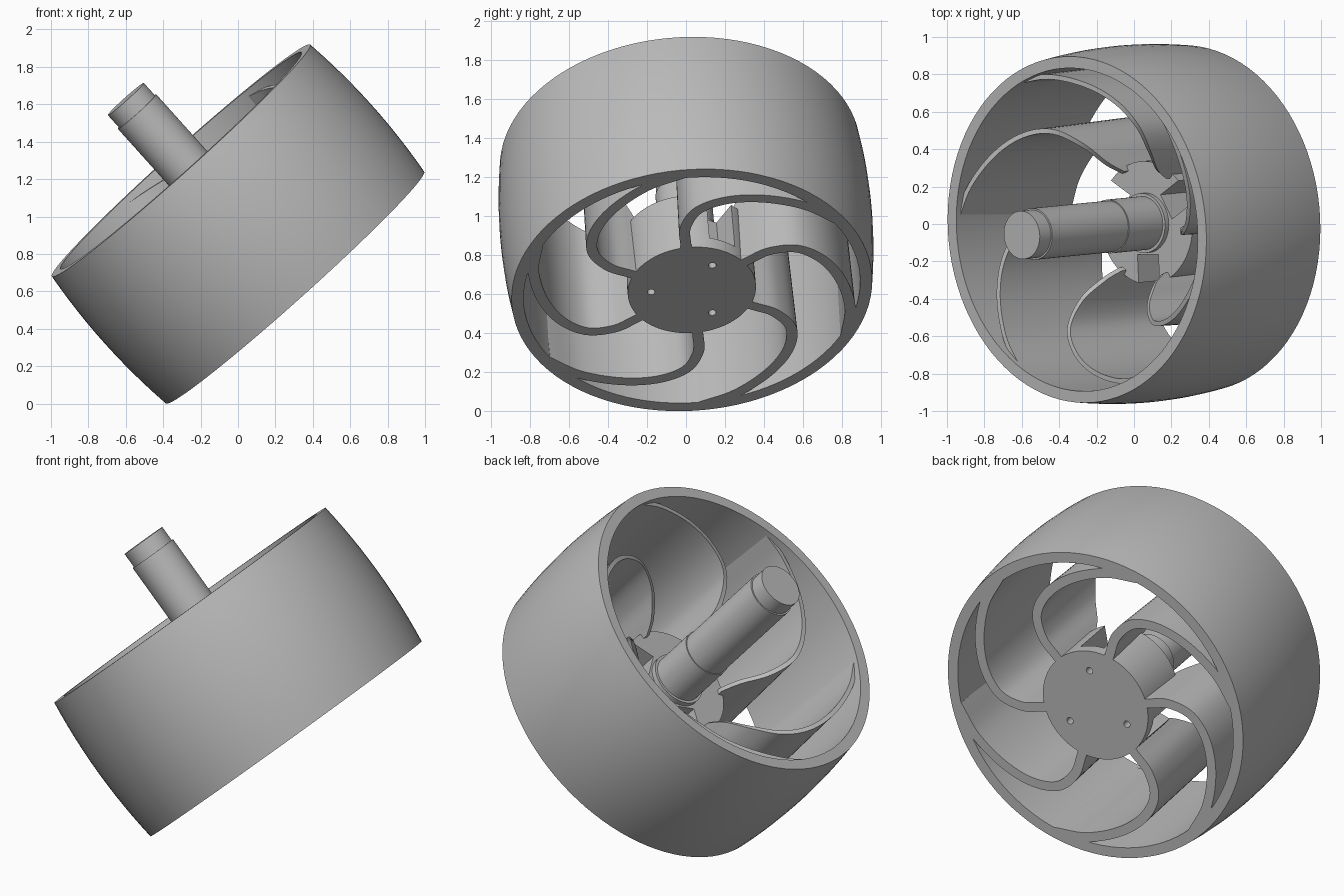
import bpy, bmesh, math
from mathutils import Vector, Matrix

if "Cube" in bpy.data.objects:
    bpy.data.objects.remove(bpy.data.objects["Cube"])

grey = bpy.data.materials.new("plain grey")
grey.use_nodes = True
colour = (0.5, 0.5, 0.5, 1)
grey.diffuse_color = colour
grey.node_tree.nodes["Principled BSDF"].inputs["Base Color"].default_value = colour

# Tilted wheel frame: local z is the axle, local x points uphill
axle = Vector((-0.667, -0.066, 0.743)).normalized()
side = (Vector((0, 1, 0)) - axle * axle.y).normalized()
uphill = side.cross(axle)
FRAME = Matrix((uphill, side, axle)).transposed().to_4x4()
FRAME.translation = (0, 0, 0.96)

HALF = 0.457       # half the wheel width
HUB_R = 0.33
HUB_TOP = -0.1


def polar(r, degrees, z=0.0):
    a = math.radians(degrees)
    return Vector((r * math.cos(a), r * math.sin(a), z))


def finish(name, bm):
    bmesh.ops.recalc_face_normals(bm, faces=bm.faces)
    mesh = bpy.data.meshes.new(name)
    bm.to_mesh(mesh)
    bm.free()
    mesh.materials.append(grey)
    obj = bpy.data.objects.new(name, mesh)
    bpy.context.collection.objects.link(obj)
    obj.matrix_world = FRAME
    return obj


def smooth(obj):
    bpy.ops.object.select_all(action='DESELECT')
    obj.select_set(True)
    bpy.context.view_layer.objects.active = obj
    bpy.ops.object.shade_smooth_by_angle(angle=math.radians(32))


def lathe(name, profile, steps=96, closed=False):
    """Spin a (radius, height) profile; open profiles get end caps."""
    bm = bmesh.new()
    rings = [[bm.verts.new(polar(r, 360 * i / steps, z)) for i in range(steps)]
             for r, z in profile]
    pairs = list(zip(rings, rings[1:]))
    if closed:
        pairs.append((rings[-1], rings[0]))
    else:
        bm.faces.new(rings[0])
        bm.faces.new(rings[-1])
    for a, b in pairs:
        for i in range(steps):
            j = (i + 1) % steps
            bm.faces.new((a[i], a[j], b[j], b[i]))
    return finish(name, bm)


def cut(obj, cutter):
    mod = obj.modifiers.new("cut", 'BOOLEAN')
    mod.operation = 'DIFFERENCE'
    mod.solver = 'EXACT'
    mod.object = cutter
    bpy.context.view_layer.update()
    bpy.context.view_layer.objects.active = obj
    bpy.ops.object.modifier_apply(modifier=mod.name)
    bpy.data.objects.remove(cutter)


def curve_through(points, steps=6):
    """Smooth path through a few control points."""
    pts = [Vector(p) for p in points]
    pts = [2 * pts[0] - pts[1]] + pts + [2 * pts[-1] - pts[-2]]
    out = []
    for p0, p1, p2, p3 in zip(pts, pts[1:], pts[2:], pts[3:]):
        for k in range(steps):
            t = k / steps
            out.append(0.5 * (2 * p1 + (p2 - p0) * t
                              + (2 * p0 - 5 * p1 + 4 * p2 - p3) * t ** 2
                              + (3 * p1 - p0 - 3 * p2 + p3) * t ** 3))
    return out + [pts[-2]]


# Crowned rim
crown = [(0.957 - 0.029 * (k / 6) ** 2, HALF * k / 6) for k in range(-6, 7)]
smooth(lathe("rim", crown + [(0.866, HALF), (0.866, -HALF)], closed=True))

# Hub drum with three screw slots above a drilled floor
hub = lathe("hub", [(HUB_R, -HALF), (HUB_R, HUB_TOP)])
floor = -HALF + 0.07
for degrees in (30, 150, 270):
    slot = bmesh.new()
    bmesh.ops.create_cube(slot, size=1)
    turn = Matrix.Rotation(math.radians(degrees), 4, 'Z')
    bmesh.ops.transform(slot, verts=slot.verts, matrix=turn
                        @ Matrix.Translation((0.31, 0, floor + 0.5))
                        @ Matrix.Diagonal((0.28, 0.15, 1, 1)))
    cut(hub, finish("slot_cutter", slot))
    drill = bmesh.new()
    bmesh.ops.create_cone(drill, cap_ends=True, segments=20, radius1=0.02,
                          radius2=0.02, depth=0.4,
                          matrix=Matrix.Translation(polar(0.21, degrees, -HALF)))
    cut(hub, finish("drill_cutter", drill))
smooth(hub)

# Stepped axle shaft with a small collar
smooth(lathe("shaft", [(0.16, HUB_TOP - 0.02), (0.16, HUB_TOP + 0.03),
                       (0.144, HUB_TOP + 0.03), (0.144, 0.2), (0.138, 0.2),
                       (0.138, 0.81), (0.129, 0.81), (0.129, 0.9)], 64))

# Swept vanes: radius, sweep angle, height of the upper edge
sweep = [(0.30, 0, -0.07), (0.36, 0, 0.03), (0.48, 1, 0.15), (0.61, 8, 0.25),
         (0.70, 20, 0.31), (0.77, 34, 0.36), (0.84, 49, 0.40), (0.89, 62, 0.43)]


def vane(name, start):
    path = curve_through([polar(r, start + a, z) for r, a, z in sweep])
    bm = bmesh.new()
    sections = []
    for i, p in enumerate(path):
        along = path[min(i + 1, len(path) - 1)] - path[max(i - 1, 0)]
        across = Vector((-along.y, along.x, 0)).normalized()
        low = Vector((p.x, p.y, -HALF))
        sections.append([bm.verts.new(q) for q in (
            low - across * 0.028, low + across * 0.028,
            p + across * 0.013, p - across * 0.013)])
    for a, b in zip(sections, sections[1:]):
        for i in range(4):
            j = (i + 1) % 4
            bm.faces.new((a[i], a[j], b[j], b[i]))
    bm.faces.new(sections[0])
    bm.faces.new(sections[-1])
    smooth(finish(name, bm))


for n in range(6):
    vane(f"vane_{n + 1}", -5 + 60 * n)
